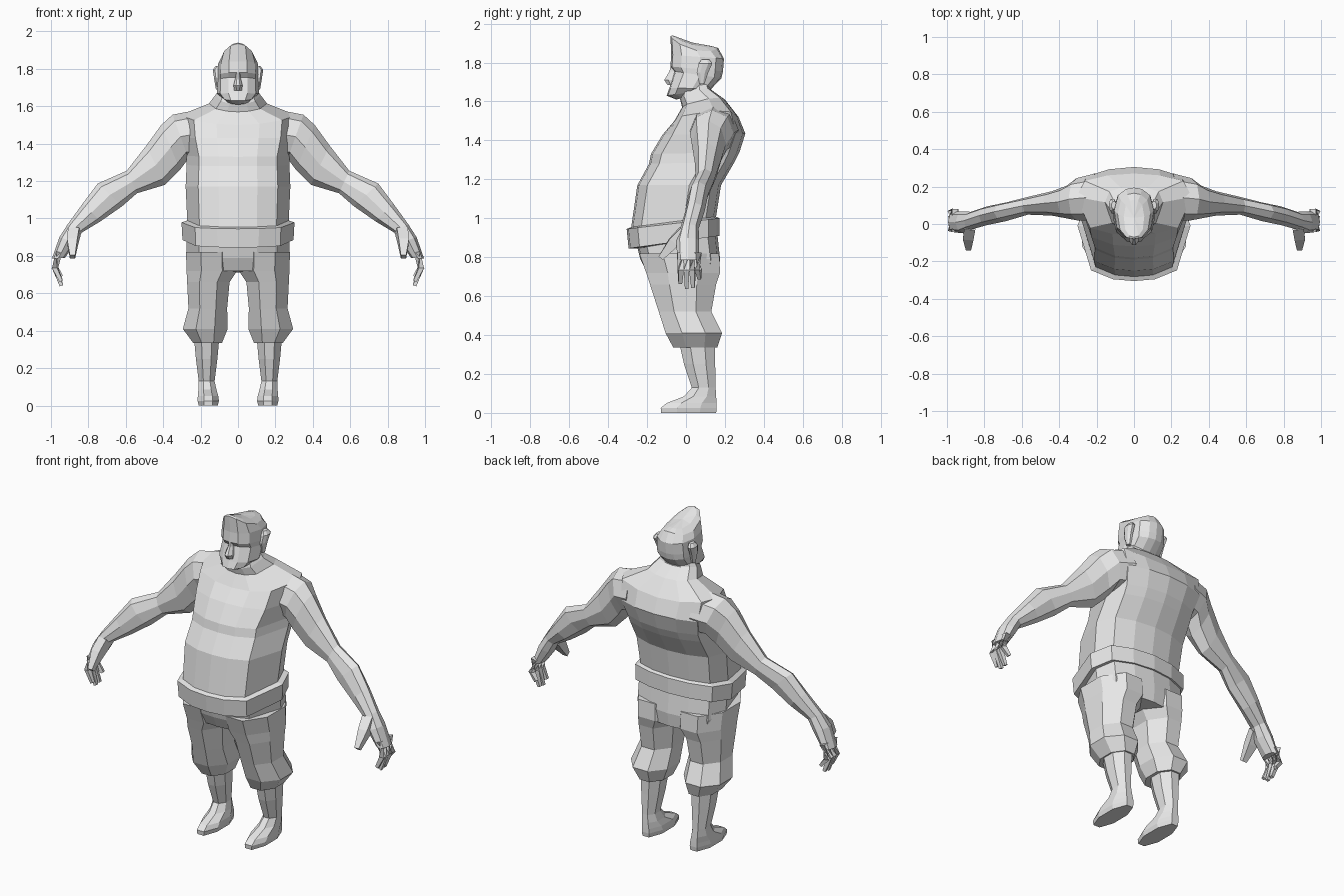
import bpy, bmesh, math
from mathutils import Vector

cube = bpy.data.objects.get("Cube")
if cube:
    bpy.data.objects.remove(cube, do_unlink=True)

clay = bpy.data.materials.new("plain_grey")
clay.use_nodes = True
grey = (0.8, 0.8, 0.8, 1)
clay.diffuse_color = grey
clay.node_tree.nodes["Principled BSDF"].inputs["Base Color"].default_value = grey


def loft(name, rings, mirror=False):
    """Skin a list of equal-length rings and close both ends."""
    bm = bmesh.new()
    loops = [[bm.verts.new(p) for p in ring] for ring in rings]
    count = len(loops[0])
    for a, b in zip(loops, loops[1:]):
        for i in range(count):
            j = (i + 1) % count
            bm.faces.new((a[i], a[j], b[j], b[i]))
    for end in (loops[0], loops[-1]):
        centre = bm.verts.new(sum((v.co for v in end), Vector()) / count)
        for i in range(count):
            bm.faces.new((end[i], end[(i + 1) % count], centre))
    bmesh.ops.recalc_face_normals(bm, faces=bm.faces)
    mesh = bpy.data.meshes.new(name)
    bm.to_mesh(mesh)
    bm.free()
    mesh.materials.append(clay)
    obj = bpy.data.objects.new(name, mesh)
    bpy.context.collection.objects.link(obj)
    if mirror:
        obj.modifiers.new("Mirror", 'MIRROR')
    return obj


# Half cross-sections: (share of half width, share of depth from the front)
BODY = [(0, 0), (.37, .02), (.76, .12), (1, .62), (.85, .88), (.45, .97), (0, 1)]
HEAD = [(0, 0), (.45, .03), (.85, .2), (1, .55), (.8, .85), (.4, .97), (0, 1)]


def slice_ring(shape, w, front, back, zf, zb, sag=0):
    """Symmetric slice, tilted from zf at the front to zb at the back."""
    full = shape + [(-u, v) for u, v in shape[-2:0:-1]]
    return [Vector((u * w, front + v * (back - front),
                    zf + v * (zb - zf) - sag * u * u)) for u, v in full]


def column_ring(x0, x1, front, back, z):
    """Level eight-sided slice between the given limits."""
    ring = []
    for i in range(8):
        a = math.radians(22.5 + 45 * i)
        ring.append(Vector(((x0 + x1) / 2 + (x1 - x0) / 1.848 * math.cos(a),
                            (front + back) / 2 + (back - front) / 1.848 * math.sin(a), z)))
    return ring


def limb_ring(outer, inner, front, back):
    """Eight-sided slice from an outer to an inner point in the xz plane."""
    top = Vector((outer[0], 0, outer[1]))
    low = Vector((inner[0], 0, inner[1]))
    ring = []
    for i in range(8):
        a = math.radians(45 * i)
        p = (top + low) / 2 + (top - low) / 2 * math.cos(a)
        p.y = (front + back) / 2 + (back - front) / 2 * math.sin(a)
        ring.append(p)
    return ring


def digit(name, points, radii):
    """Tapered four-sided finger along a path."""
    pts = [Vector(p) for p in points]
    rings = []
    for i, p in enumerate(pts):
        way = pts[min(i + 1, len(pts) - 1)] - pts[max(i - 1, 0)]
        turn = way.to_track_quat('Z', 'Y')
        rings.append([p + turn @ Vector((sx * radii[i], sy * radii[i], 0))
                      for sx, sy in ((1, 1), (-1, 1), (-1, -1), (1, -1))])
    loft(name, rings, True)


# Torso, rising from waist to neck
loft("torso", [slice_ring(BODY, *r) for r in (
    (.27, -.285, .15, .93, .98),
    (.28, -.25, .18, 1.17, 1.17),
    (.275, -.19, .25, 1.28, 1.29),
    (.275, -.18, .275, 1.33, 1.34),
    (.30, -.12, .305, 1.43, 1.435),
    (.31, -.06, .27, 1.50, 1.52, -.04),
    (.155, -.02, .20, 1.57, 1.61, -.02),
    (.12, -.03, .13, 1.61, 1.66, -.02),
    (.10, -.02, .12, 1.67, 1.70))])

# Belt and trouser seat
loft("belt", [slice_ring(BODY, *r) for r in (
    (.27, -.28, .15, .955, 1.01),
    (.302, -.305, .172, .945, 1.0),
    (.297, -.295, .172, .845, .91),
    (.27, -.245, .155, .845, .91))])
loft("trouser_seat", [slice_ring(BODY, *r) for r in (
    (.275, -.255, .16, .87, .93),
    (.275, -.235, .175, .79, .79),
    (.26, -.20, .165, .72, .71))])

# Trouser legs gathered below the knee
loft("trouser_leg", [column_ring(*r) for r in (
    (.005, .278, -.24, .17, .82),
    (.005, .275, -.205, .175, .72),
    (.045, .272, -.185, .155, .66),
    (.058, .265, -.14, .13, .52),
    (.055, .295, -.105, .185, .41),
    (.085, .24, -.065, .16, .335))], True)

# Shins running into the feet
loft("shin_and_foot", [column_ring(*r) for r in (
    (.10, .235, -.035, .15, .36),
    (.11, .225, -.01, .15, .25),
    (.125, .21, .03, .152, .13),
    (.115, .212, -.01, .155, .085),
    (.105, .215, -.10, .157, .05),
    (.102, .216, -.13, .158, .025),
    (.108, .21, -.128, .155, 0))], True)

# Arms from the shoulder through to the knuckles
loft("arm", [limb_ring(*r) for r in (
    ((.22, 1.58), (.20, 1.33), .02, .27),
    ((.35, 1.555), (.265, 1.32), .02, .245),
    ((.41, 1.50), (.31, 1.26), .03, .205),
    ((.49, 1.39), (.39, 1.18), .045, .175),
    ((.595, 1.255), (.54, 1.135), .05, .145),
    ((.75, 1.187), (.62, 1.065), .015, .115),
    ((.83, 1.08), (.735, .985), -.005, .095),
    ((.91, .97), (.835, .925), -.03, .065),
    ((.955, .90), (.865, .87), -.05, .068),
    ((.995, .785), (.925, .79), -.045, .068))], True)

# Fingers and thumb
for i, tip in enumerate((.665, .64, .645, .69)):
    y = -.027 + i * .03
    digit("finger_%d" % (i + 1),
          ((.957, y, .82), (.978, y, .735), (.945, y * 1.1, tip)),
          (.017, .014, .009))
digit("thumb", ((.875, -.01, .93), (.885, -.065, .875), (.885, -.13, .795)),
      (.03, .028, .014))

# Head with a sloping flat crown, heavy brow and jutting chin
loft("head", [slice_ring(HEAD, *r) for r in (
    (.055, -.07, .13, 1.94, 1.885, .02),
    (.088, -.08, .165, 1.935, 1.875, .04),
    (.106, -.076, .195, 1.84, 1.82),
    (.11, -.08, .19, 1.78, 1.755),
    (.11, -.06, .182, 1.755, 1.72),
    (.112, -.085, .13, 1.67, 1.665),
    (.085, -.10, .12, 1.63, 1.66),
    (.06, -.05, .11, 1.61, 1.65))])
loft("nose", [column_ring(*r) for r in (
    (-.012, .012, -.08, -.04, 1.78),
    (-.013, .013, -.085, -.04, 1.755),
    (-.024, .024, -.112, -.04, 1.71),
    (-.02, .02, -.095, -.04, 1.685))])
loft("ear", [column_ring(*r) for r in (
    (.095, .118, .07, .095, 1.69),
    (.095, .128, .055, .115, 1.75),
    (.095, .135, .065, .135, 1.795),
    (.095, .12, .08, .12, 1.815))], True)
